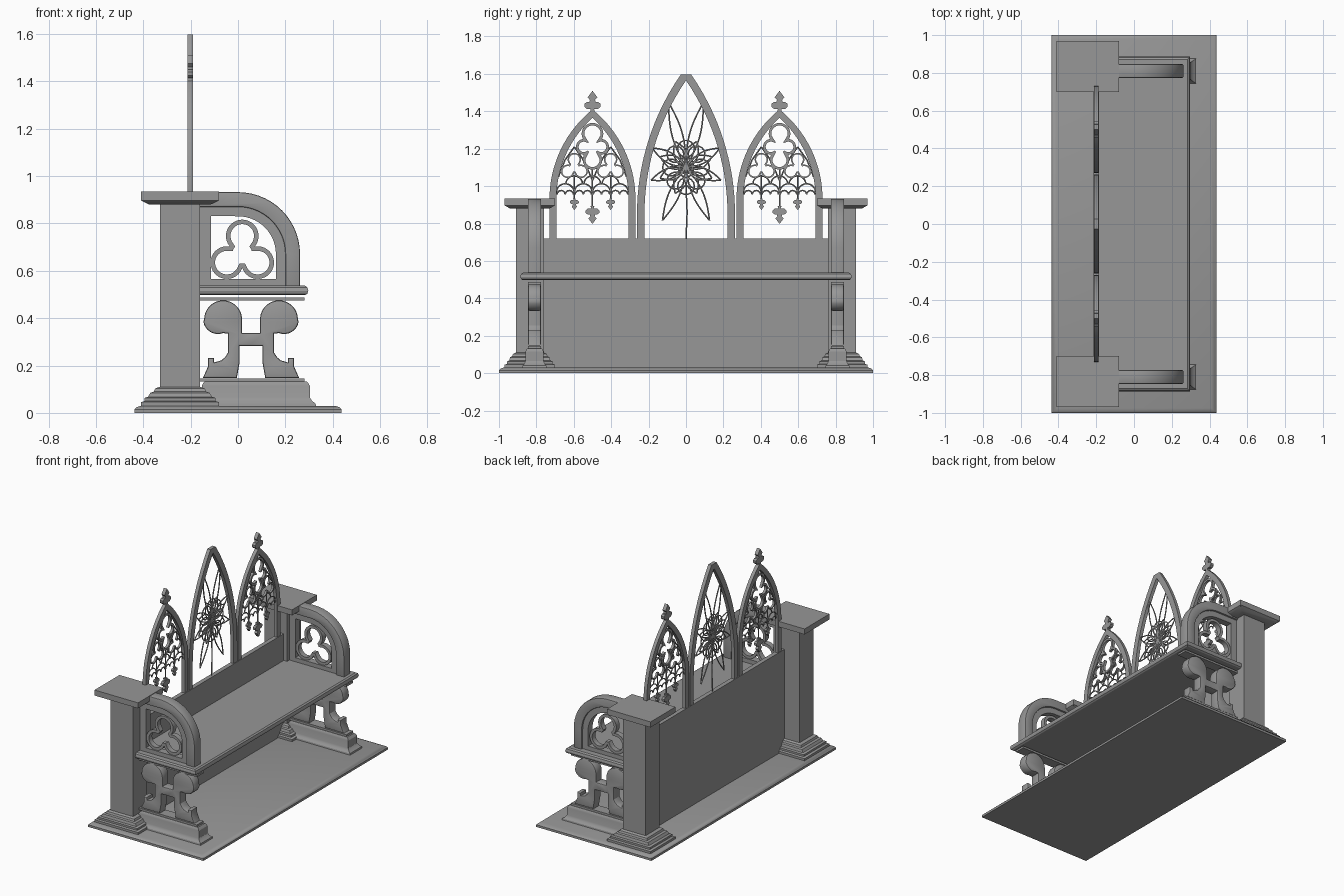
import bpy, bmesh, math
from mathutils import Matrix
from math import sin, cos, pi, radians, sqrt

if "Cube" in bpy.data.objects:
    bpy.data.objects.remove(bpy.data.objects["Cube"])

FRONT = Matrix(((1, 0, 0, 0), (0, 0, -1, 0), (0, 1, 0, 0), (0, 0, 0, 1)))  # profile in x/z
SIDE = Matrix(((0, 0, 1, 0), (1, 0, 0, 0), (0, 1, 0, 0), (0, 0, 0, 1)))    # profile in y/z

stone = bpy.data.materials.new("dark_stone")
stone.diffuse_color = (.31, .31, .31, 1)
stone.use_nodes = True
stone.node_tree.nodes["Principled BSDF"].inputs["Base Color"].default_value = stone.diffuse_color


def finish(name, bm):
    me = bpy.data.meshes.new(name)
    bm.to_mesh(me)
    bm.free()
    me.materials.append(stone)
    ob = bpy.data.objects.new(name, me)
    bpy.context.collection.objects.link(ob)


def stack(name, levels, cx=0, cy=0):
    """Loft rectangles (half_x, half_y, z) into a moulded block."""
    bm = bmesh.new()
    rings = [[bm.verts.new((cx + a * hx, cy + b * hy, z))
              for a, b in ((-1, -1), (1, -1), (1, 1), (-1, 1))] for hx, hy, z in levels]
    bm.faces.new(rings[0][::-1])
    bm.faces.new(rings[-1])
    for lo, hi in zip(rings, rings[1:]):
        for i in range(4):
            j = (i + 1) % 4
            bm.faces.new((lo[i], lo[j], hi[j], hi[i]))
    finish(name, bm)


def curve_part(name, loops, plane, offset, half=0, bevel=0, cyclic=True, wire=0):
    """Filled 2D outlines extruded by half each way, or round wires if wire > 0."""
    cu = bpy.data.curves.new(name, 'CURVE')
    if wire:
        cu.dimensions, cu.bevel_depth, cu.bevel_resolution = '3D', wire, 1
        cu.use_fill_caps = True
    else:
        cu.dimensions, cu.fill_mode = '2D', 'BOTH'
        cu.extrude, cu.bevel_depth, cu.offset, cu.bevel_resolution = half - bevel, bevel, -bevel, 1
    for pts in loops:
        sp = cu.splines.new('POLY')
        sp.points.add(len(pts) - 1)
        for p, (u, v) in zip(sp.points, pts):
            p.co = (u, v, 0, 1)
        sp.use_cyclic_u = cyclic
    tmp = bpy.data.objects.new(name + "_curve", cu)
    bpy.context.collection.objects.link(tmp)
    me = bpy.data.meshes.new_from_object(tmp.evaluated_get(bpy.context.evaluated_depsgraph_get()))
    bpy.data.objects.remove(tmp)
    bm = bmesh.new()
    bm.from_mesh(me)
    bpy.data.meshes.remove(me)
    bmesh.ops.remove_doubles(bm, verts=bm.verts, dist=1e-5)
    bmesh.ops.transform(bm, matrix=Matrix.Translation(offset) @ plane, verts=bm.verts)
    bmesh.ops.recalc_face_normals(bm, faces=bm.faces)
    finish(name, bm)


def arc(cx, cz, r, a0, a1, n=14):
    return [(cx + r * cos(radians(a0 + (a1 - a0) * i / n)),
             cz + r * sin(radians(a0 + (a1 - a0) * i / n))) for i in range(n + 1)]


def foil(cx, cz, lobes, core, n=72):
    """Outline of overlapping circles (dx, dz, r) around a core circle."""
    out = []
    for i in range(n):
        c, s, best = cos(2 * pi * i / n), sin(2 * pi * i / n), core
        for dx, dz, r in lobes:
            b = dx * c + dz * s
            disc = b * b - dx * dx - dz * dz + r * r
            if disc > 0:
                best = max(best, b + sqrt(disc))
        out.append((cx + best * c, cz + best * s))
    return out


def trefoil(cx, cz, d, r, core):
    return foil(cx, cz, [(d * cos(radians(a)), d * sin(radians(a)), r) for a in (90, 210, 330)], core)


def lancet(cy, w, z0, spring, apex, n=16, top=9):
    """Pointed arch outline with straight legs, clipped flat at top."""
    h = apex - spring
    c = (h * h - w * w) / (2 * w)
    side = [(w, z0)] + [(sqrt((w + c) ** 2 - (h * i / n) ** 2) - c, spring + h * i / n) for i in range(n)]
    side = [p for p in side if p[1] < top]
    if apex > top:
        tip = sqrt((w + c) ** 2 - (top - spring) ** 2) - c
        mid = [(tip, top), (-tip, top)]
    else:
        mid = [(0, apex)]
    return [(cy + u, z) for u, z in side + mid + [(-u, z) for u, z in reversed(side)]]


# Base plate, back panel and seat
stack("base_plate", [(.437, 1, 0), (.437, 1, .015), (.428, .992, .024), (.41, .975, .03)])
stack("back_panel", [(.015, .78, .025), (.015, .78, .72)], -.2)
stack("seat", [(.235, .872, .497), (.245, .882, .503), (.249, .886, .515),
               (.245, .882, .53), (.235, .872, .537)], .048)

# Scroll support half profile, mirrored about its middle
half = [(0, .338), (-.038, .338), (-.038, .385)] + arc(-.118, .395, .08, 5, 180, 16) + \
       arc(-.14, .395, .062, 190, 290, 8) + \
       [(-.097, .335), (-.097, .255), (-.11, .235), (-.125, .222), (-.155, .213), (-.157, .232),
        (-.182, .232), (-.182, .195), (-.203, .148), (-.06, .148), (-.055, .175), (-.048, .215),
        (-.048, .283), (0, .283)]
scroll = [(.055 + u, z) for u, z in half] + [(.055 - u, z) for u, z in half[-1:0:-1]]

for s, side in ((-1, "left"), (1, "right")):
    # Pillar with moulded foot and cap
    stack("pillar_" + side, [
        (.165, .135, .025), (.165, .135, .045), (.15, .122, .05), (.15, .122, .063), (.135, .11, .068),
        (.125, .105, .085), (.11, .095, .09), (.105, .09, .103), (.085, .075, .11), (.085, .075, .88),
        (.13, .105, .88), (.158, .128, .893), (.165, .135, .897), (.165, .135, .935)], -.245, s * .835)
    # Plinth and plates around the scroll support
    stack("plinth_" + side, [(.255, .066, .028), (.252, .064, .04), (.238, .055, .05), (.228, .048, .065),
                             (.228, .048, .115), (.22, .042, .128), (.215, .038, .132)], .075, s * .81)
    for z in (.132, .474):
        stack("support_plate_" + side, [(.22, .036, z), (.22, .036, z + .014)], .06, s * .81)
    at = (0, s * .81, 0)
    curve_part("scroll_support_" + side, [scroll], FRONT, at, .034, .008)
    # Armrest: wide outer band, thinner inner frame, trefoil
    band = [(-.165, .932)] + arc(0, .67, .262, 90, 0) + [(.262, .53), (.2, .53)] + \
        arc(0, .67, .2, 0, 90) + [(-.165, .87)]
    curve_part("armrest_" + side, [band], FRONT, at, .036, .006)
    outer = [(-.165, .53), (.21, .53)] + arc(0, .67, .21, 0, 90) + [(-.165, .88)]
    inner = [(-.115, .565), (.16, .565)] + arc(0, .67, .16, 0, 90) + [(-.115, .832)]
    curve_part("armrest_frame_" + side, [outer, inner], FRONT, at, .024)
    curve_part("armrest_trefoil_" + side, [trefoil(.018, .672, .075, .069, .06),
                                           trefoil(.018, .672, .075, .05, .042)], FRONT, at, .018)

BACK = (-.201, 0, 0)


def bud(cy, z, k):
    """Leafy finial; a negative scale hangs it down as a pendant."""
    h = [(.012, 0), (.009, .018), (.03, .018), (.043, .03), (.043, .045), (.03, .055), (.016, .055),
         (.014, .066), (.026, .08), (.012, .098)]
    return [(cy + u * abs(k), z + v * k) for u, v in h + [(0, .115)] + [(-u, v) for u, v in h[::-1]]]


# Side arches with tracery
for s, side in ((-1, "left"), (1, "right")):
    c = s * .5
    curve_part("side_arch_" + side, [lancet(c, .23, .71, .93, 1.41), lancet(c, .193, .70, .93, 1.365)],
               SIDE, BACK, .012)
    curve_part("finial_" + side, [bud(c, 1.395, 1)], SIDE, BACK, .012)

    def quatrefoil(e):
        return foil(c, 1.21, [(0, .07, .058 - e), (0, -.07, .052 - e),
                              (.046, 0, .042 - e), (-.046, 0, .042 - e)], .045 - e)
    curve_part("quatrefoil_" + side, [quatrefoil(0), quatrefoil(.014)], SIDE, BACK, .009)
    for t in (-1, 1):
        curve_part("small_trefoil_" + side, [trefoil(c + t * .097, 1.1, .042, .036, .03),
                                             trefoil(c + t * .097, 1.1, .042, .028, .023)],
                   SIDE, BACK, .007)
        curve_part("small_pendant_" + side, [bud(c + t * .097, .935, -.55)], SIDE, BACK, .008)
    curve_part("pendant_" + side, [bud(c, .895, -.85)], SIDE, BACK, .01)
    wires = [[(c, 1.09), (c, .89)]]
    for t in (-1, 1):
        m = c + t * .097
        wires += [[(m, 1.06), (m, .93)],
                  [(c, 1.03), (c + t * .03, 1.1), (c + t * .055, 1.15), (m, 1.21)],
                  [(m, 1.21), (m + t * .05, 1.14), (m + t * .085, 1.05)]]
    for i in range(4):                      # cusped hanging arcade
        m = c - .146 + i * .097
        wires += [arc(m, .965, .048, 0, 180, 10), arc(m - .022, .955, .022, 0, 180, 6),
                  arc(m + .022, .955, .022, 0, 180, 6)]
        if i < 3:
            wires.append(arc(m + .048, 1.01, .045, 0, 180, 10))
    curve_part("tracery_" + side, wires, SIDE, BACK, cyclic=False, wire=.004)

# Central arch
curve_part("central_arch", [lancet(0, .262, .71, .85, 1.635, top=1.597),
                            lancet(0, .222, .70, .85, 1.565)], SIDE, BACK, .012)


# Central flower window of crossing petals
def petal(angle, length, width, cz=1.1):
    a, n = radians(angle), 14
    rows = [(length * i / n, width * sin(pi * i / n)) for i in range(n + 1)]
    return [[(x * cos(a) - k * y * sin(a), cz + x * sin(a) + k * y * cos(a)) for x, y in rows]
            for k in (-1, 1)]


wires = []
for a, l in ((75, .36), (105, .36), (30, .21), (150, .21), (-20, .2), (200, .2),
             (-66, .31), (246, .31)):
    wires += petal(a, l, .028)
for i in range(8):
    wires += petal(45 * i + 22.5, .15, .035)
    a = 2 * pi * i / 8
    wires.append(arc(.08 * cos(a), 1.1 + .1 * sin(a), .045, 0, 360, 14))
wires += [arc(0, 1.1, .035, 0, 360), [(0, 1.0), (.006, .86), (0, .715)]]
curve_part("flower_window", wires, SIDE, BACK, cyclic=False, wire=.004)

# Smooth curved surfaces, keep edges sharp
for ob in bpy.context.scene.objects:
    ob.select_set(True)
    bpy.context.view_layer.objects.active = ob
bpy.ops.object.shade_smooth_by_angle(angle=radians(30))
